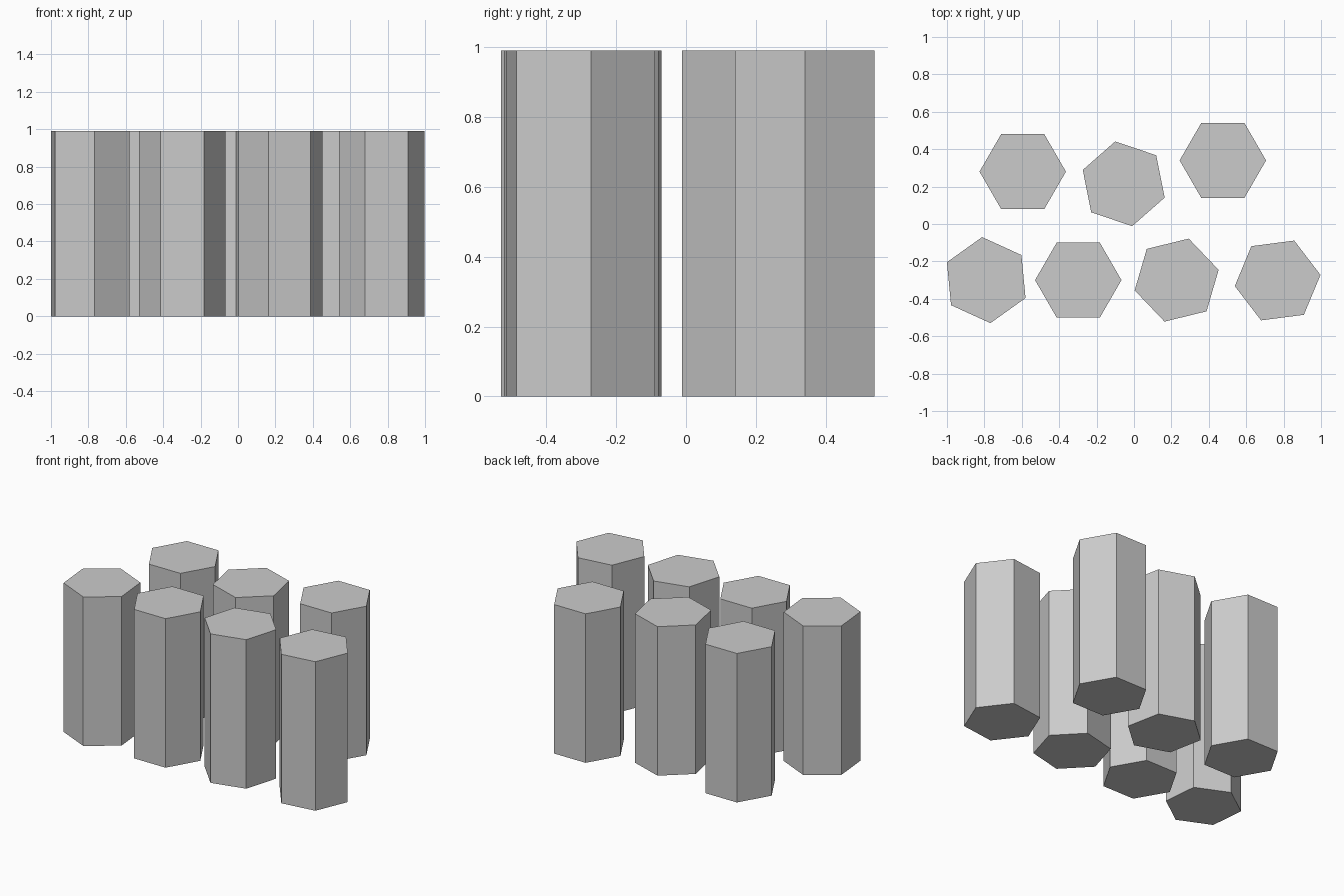
import bpy
from math import radians

cube = bpy.data.objects.get("Cube")
if cube:
    bpy.data.objects.remove(cube, do_unlink=True)

RADIUS = 0.231
HEIGHT = 0.99

# One plain grey for every column
stone = bpy.data.materials.new("stone_grey")
stone.use_nodes = True
grey = (0.6, 0.6, 0.6, 1)
stone.diffuse_color = grey
stone.node_tree.nodes["Principled BSDF"].inputs["Base Color"].default_value = grey


def hex_column(name, x, y, corner_angle):
    """Upright six-sided column; corner_angle is the heading of one corner from +x."""
    # The primitive's first corner lies on the y axis
    bpy.ops.mesh.primitive_cylinder_add(
        vertices=6, radius=RADIUS, depth=HEIGHT,
        location=(x, y, HEIGHT / 2), rotation=(0, 0, radians(corner_angle - 90)))
    column = bpy.context.object
    column.name = name
    column.data.materials.append(stone)


# Back row of three
hex_column("back_right_column", -0.595, 0.28, 0)
hex_column("back_middle_column", -0.055, 0.215, 41.3)
hex_column("back_left_column", 0.475, 0.34, 0)

# Front row of four
hex_column("front_outer_right_column", -0.79, -0.3, 35.5)
hex_column("front_inner_right_column", -0.298, -0.3, 0)
hex_column("front_inner_left_column", 0.228, -0.3, 13.7)
hex_column("front_outer_left_column", 0.768, -0.302, 7.4)
